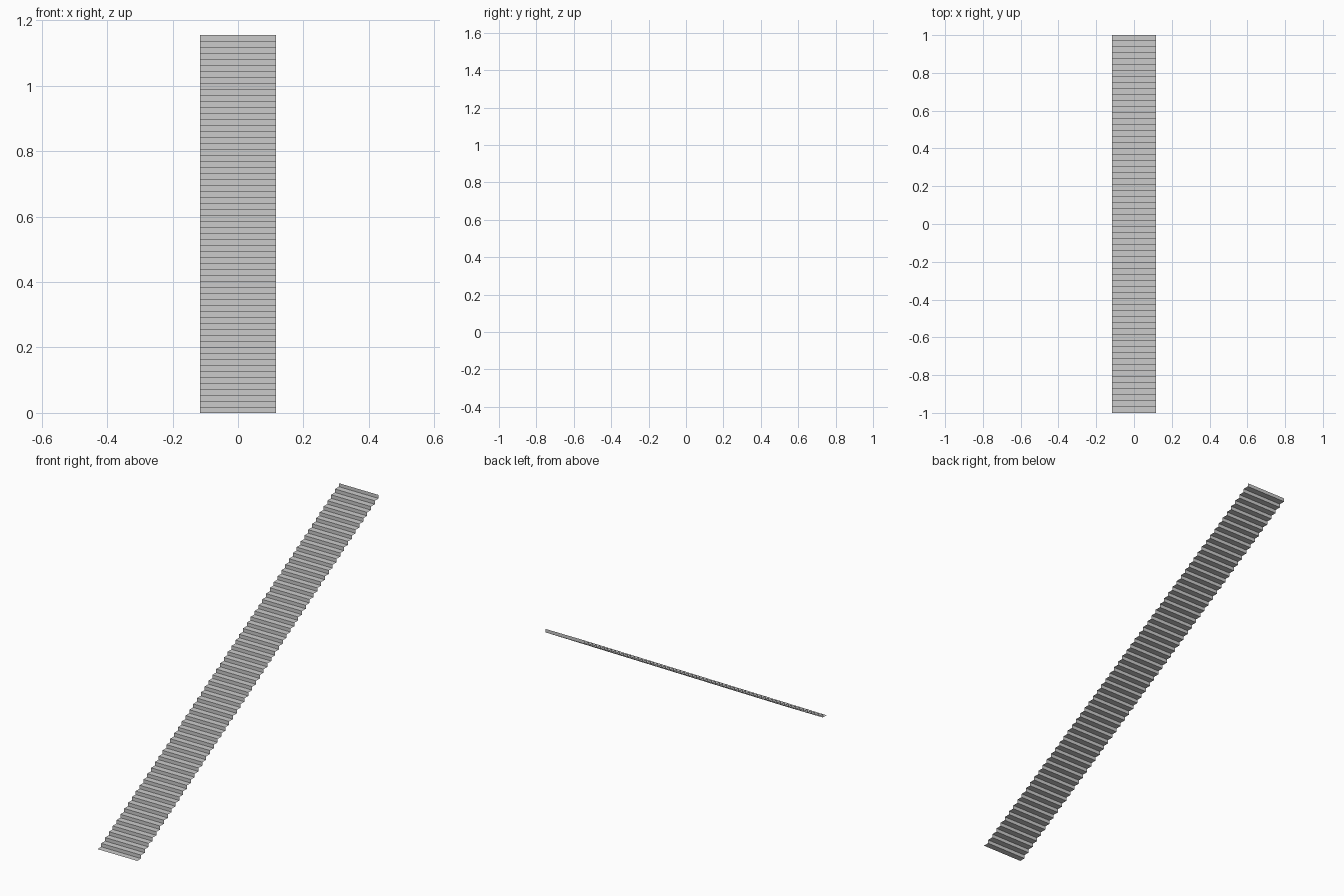
import bpy, bmesh, math

if "Cube" in bpy.data.objects:
    bpy.data.objects.remove(bpy.data.objects["Cube"])

STEPS = 63
RUN = 2.0
RISE = RUN * math.tan(math.radians(30))
WIDTH = RISE / 5

# side profile: tread first, then riser, repeated up the flight
tread, riser = RUN / STEPS, RISE / STEPS
profile = [(-1.0, 0.0)]
for i in range(STEPS):
    y = -1.0 + (i + 1) * tread
    profile += [(y, i * riser), (y, (i + 1) * riser)]

# stair sheet: profile swept across the width as single-thickness faces
bm = bmesh.new()
rows = [[bm.verts.new((x, y, z)) for x in (-WIDTH / 2, WIDTH / 2)] for y, z in profile]
for a, b in zip(rows, rows[1:]):
    bm.faces.new((a[0], a[1], b[1], b[0]))

mesh = bpy.data.meshes.new("stair_flight")
bm.to_mesh(mesh)
bm.free()
stairs = bpy.data.objects.new("stair_flight", mesh)
bpy.context.collection.objects.link(stairs)
